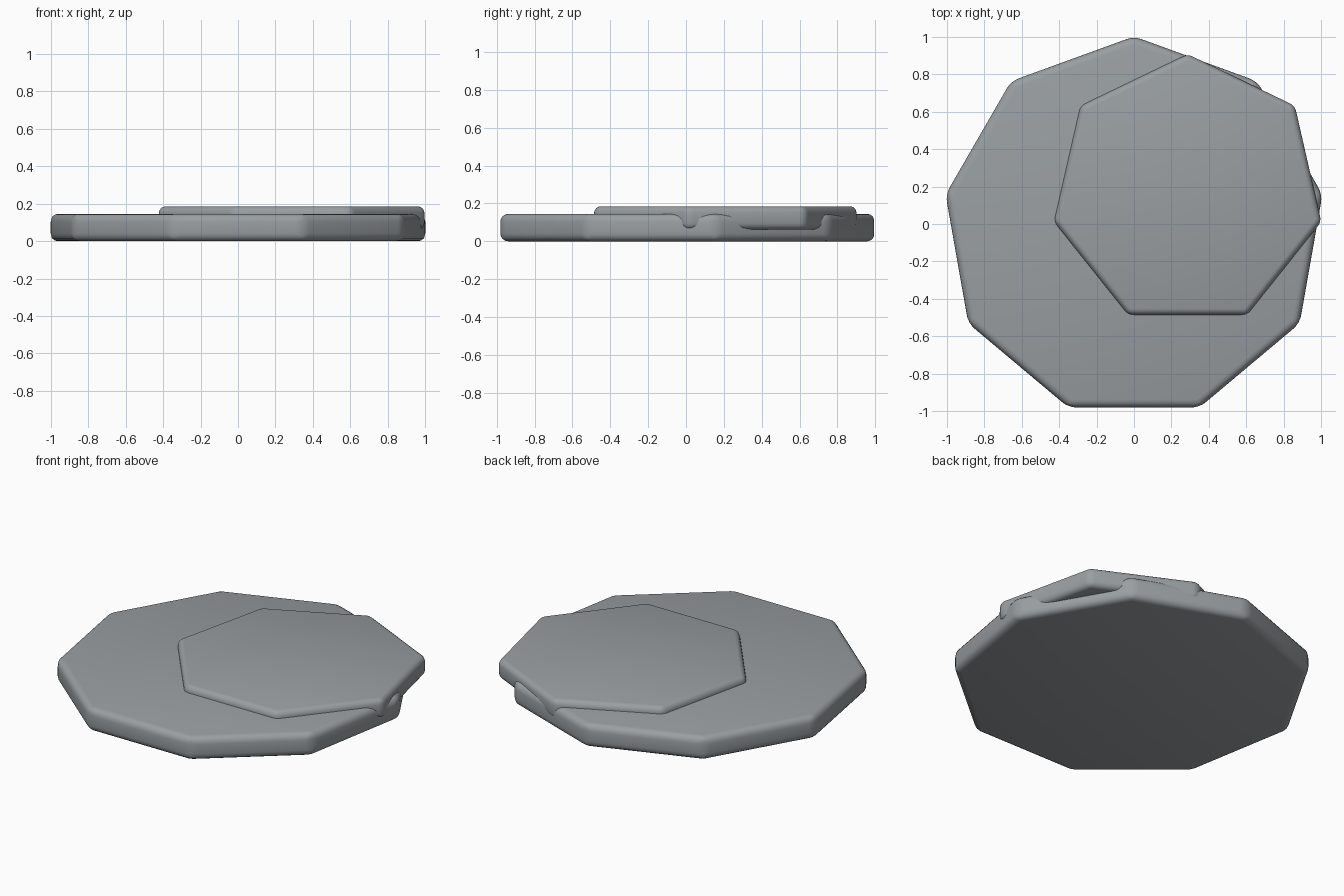
import bpy
import math

cube = bpy.data.objects.get("Cube")
if cube:
    bpy.data.objects.remove(cube, do_unlink=True)

# Single stone grey colour
STONE = (0.32, 0.345, 0.36, 1.0)
stone = bpy.data.materials.new("stone_grey")
stone.use_nodes = True
stone.diffuse_color = STONE
bsdf = next(n for n in stone.node_tree.nodes if n.type == 'BSDF_PRINCIPLED')
bsdf.inputs["Base Color"].default_value = STONE
bsdf.inputs["Roughness"].default_value = 0.8


def slab(name, sides, radius, center, bottom, top, rounding):
    """Flat polygonal slab with one corner towards +y and rounded edges."""
    bpy.ops.mesh.primitive_cylinder_add(
        vertices=sides, radius=radius, depth=top - bottom,
        location=(center[0], center[1], (bottom + top) / 2))
    obj = bpy.context.object
    obj.name = name
    obj.data.materials.append(stone)
    bevel = obj.modifiers.new("rounded_edges", 'BEVEL')
    bevel.width = rounding
    bevel.segments = 4
    bevel.limit_method = 'ANGLE'
    bevel.angle_limit = math.radians(30)
    bpy.ops.object.modifier_apply(modifier=bevel.name)
    bpy.ops.object.shade_smooth_by_angle(angle=math.radians(40))
    return obj


# Wide nine-sided base stone
slab("base_stone", 9, 1.023, (0, -0.02), 0, 0.145, 0.042)

# Smaller seven-sided stone sunk into the base and overhanging its edge
slab("upper_stone", 7, 0.733, (0.287, 0.175), 0.062, 0.185, 0.033)
